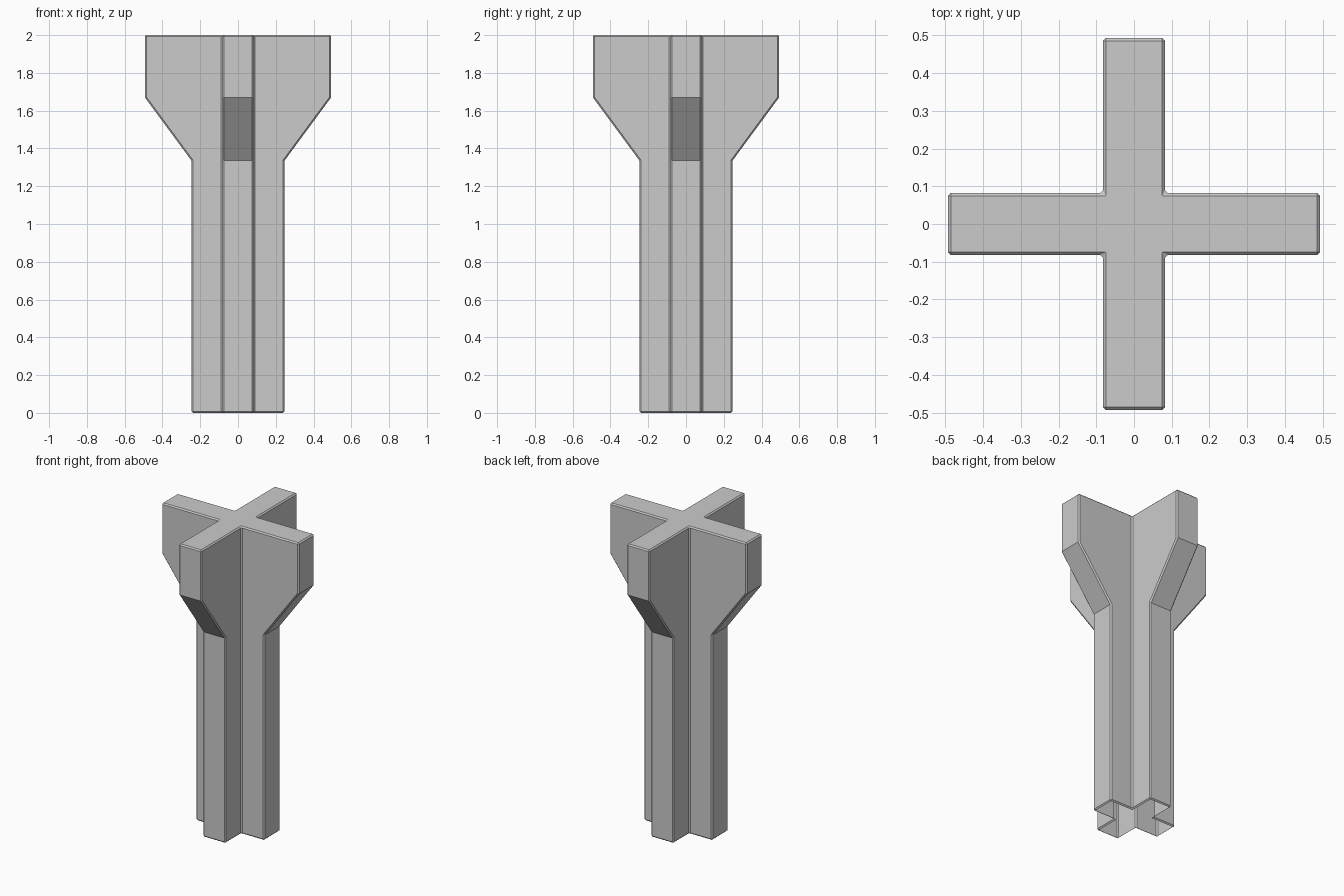
import bpy, bmesh, math

if "Cube" in bpy.data.objects:
    bpy.data.objects.remove(bpy.data.objects["Cube"])

HALF_WIDTH = 0.082
BEVEL = 0.008
# (height, arm reach) for each cross-shaped section of the flared column
SECTIONS = [(0.0, 0.246), (1.335, 0.246), (1.67, 0.493), (2.0, 0.493)]


def cross_outline(reach):
    """Twelve corners of a plus sign, one arm at a time."""
    w = HALF_WIDTH
    points = []
    for i in range(4):
        c, s = round(math.cos(i * math.pi / 2)), round(math.sin(i * math.pi / 2))
        for x, y in ((reach, -w), (reach, w), (w, w)):
            points.append((x * c - y * s, x * s + y * c))
    return points


# Flared cross column: stacked plus sections joined by side walls
bm = bmesh.new()
rings = [[bm.verts.new((x, y, z)) for x, y in cross_outline(r)] for z, r in SECTIONS]
for low, high in zip(rings, rings[1:]):
    for i in range(12):
        j = (i + 1) % 12
        bm.faces.new((low[i], low[j], high[j], high[i]))
bm.faces.new(rings[-1])
bm.faces.new(list(reversed(rings[0])))
bm.normal_update()

# Small chamfer on every square edge; the bends of the flare stay crisp
sharp = [e for e in bm.edges if e.calc_face_angle(0) > math.radians(50)]
bmesh.ops.bevel(bm, geom=sharp, offset=BEVEL, segments=1, affect='EDGES',
                profile=0.5, clamp_overlap=True)
bm.normal_update()

# Underside is open
base = [f for f in bm.faces if f.normal.z < -0.99]
bmesh.ops.delete(bm, geom=base, context='FACES')

mesh = bpy.data.meshes.new("cross_column")
bm.to_mesh(mesh)
bm.free()
column = bpy.data.objects.new("cross_column", mesh)
bpy.context.collection.objects.link(column)
